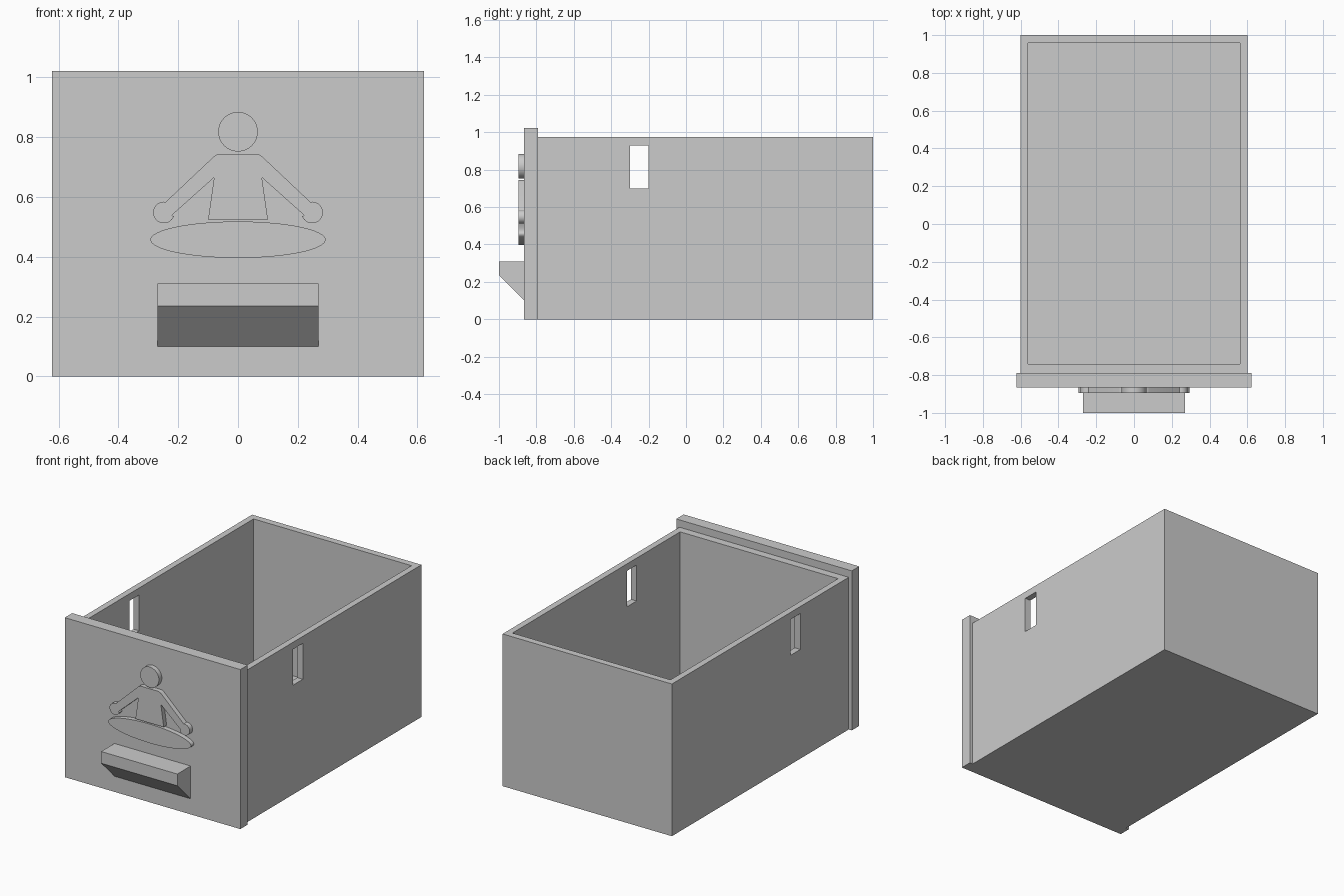
import bpy, bmesh
from math import sin, cos, pi, radians

if "Cube" in bpy.data.objects:
    bpy.data.objects.remove(bpy.data.objects["Cube"], do_unlink=True)

GREY = (0.6, 0.6, 0.6, 1)
grey = bpy.data.materials.new("light grey")
grey.use_nodes = True
grey.diffuse_color = GREY
grey.node_tree.nodes["Principled BSDF"].inputs["Base Color"].default_value = GREY


def add_object(name, bm):
    bmesh.ops.recalc_face_normals(bm, faces=bm.faces[:])
    mesh = bpy.data.meshes.new(name)
    bm.to_mesh(mesh)
    bm.free()
    mesh.materials.append(grey)
    obj = bpy.data.objects.new(name, mesh)
    bpy.context.collection.objects.link(obj)
    return obj


def box(name, low, high):
    bm = bmesh.new()
    bmesh.ops.create_cube(bm, size=1)
    for v in bm.verts:
        v.co = [a + (b - a) * (c + 0.5) for a, b, c in zip(low, high, v.co)]
    return add_object(name, bm)


def prism(name, points, offset):
    """Extrude a closed outline of 3D points along offset."""
    bm = bmesh.new()
    face = bm.faces.new([bm.verts.new(p) for p in points])
    result = bmesh.ops.extrude_face_region(bm, geom=[face], use_keep_orig=True)
    verts = [g for g in result["geom"] if isinstance(g, bmesh.types.BMVert)]
    bmesh.ops.translate(bm, verts=verts, vec=offset)
    return add_object(name, bm)


def activate(obj):
    bpy.ops.object.select_all(action="DESELECT")
    obj.select_set(True)
    bpy.context.view_layer.objects.active = obj


def relief(name, outline):
    """Raised shape on the front panel, from an x, z outline."""
    obj = prism(name, [(x, -0.86, z) for x, z in outline], (0, -0.035, 0))
    activate(obj)
    bpy.ops.object.shade_smooth_by_angle(angle=radians(30))


def arc(cx, cz, rx, rz, start, end, steps):
    angles = [radians(start + (end - start) * i / steps) for i in range(steps + 1)]
    return [(cx + rx * cos(a), cz + rz * sin(a)) for a in angles]


# Open drawer tray, with the hollow and the side slots cut out
tray = box("drawer_tray", (-0.6, -0.79, 0), (0.6, 1, 0.975))
cutters = [
    box("hollow_cutter", (-0.56, -0.74, 0.045), (0.56, 0.957, 1.2)),
    box("slot_cutter", (-0.8, -0.3, 0.7), (0.8, -0.2, 0.93)),
]
activate(tray)
for cutter in cutters:
    cutter.hide_render = True
    cut = tray.modifiers.new(cutter.name, "BOOLEAN")
    cut.operation = "DIFFERENCE"
    cut.solver = "EXACT"
    cut.object = cutter
    bpy.ops.object.modifier_apply(modifier=cut.name)
    bpy.data.objects.remove(cutter, do_unlink=True)

# Front panel, wider and taller than the tray
box("front_panel", (-0.622, -0.865, 0), (0.622, -0.79, 1.022))

# Handle with a sloping underside
side = [(-0.86, 0.31), (-1, 0.31), (-1, 0.235), (-0.865, 0.1), (-0.86, 0.1)]
prism("handle", [(-0.27, y, z) for y, z in side], (0.54, 0, 0))

# Raised seated figure: head, body with arms, crossed legs
relief("figure_head", arc(0, 0.818, 0.066, 0.066, 0, 360, 48)[:-1])
relief("figure_legs", arc(0, 0.457, 0.293, 0.061, 0, 360, 64)[:-1])
half = [(0.06, 0.744), (0.07, 0.742), (0.08, 0.736)]
half += arc(0.248, 0.548, 0.036, 0.036, 100, -160, 24)
half += [(0.222, 0.538), (0.08, 0.665), (0.1, 0.525)]
relief("figure_body", half + [(-x, z) for x, z in reversed(half)])
